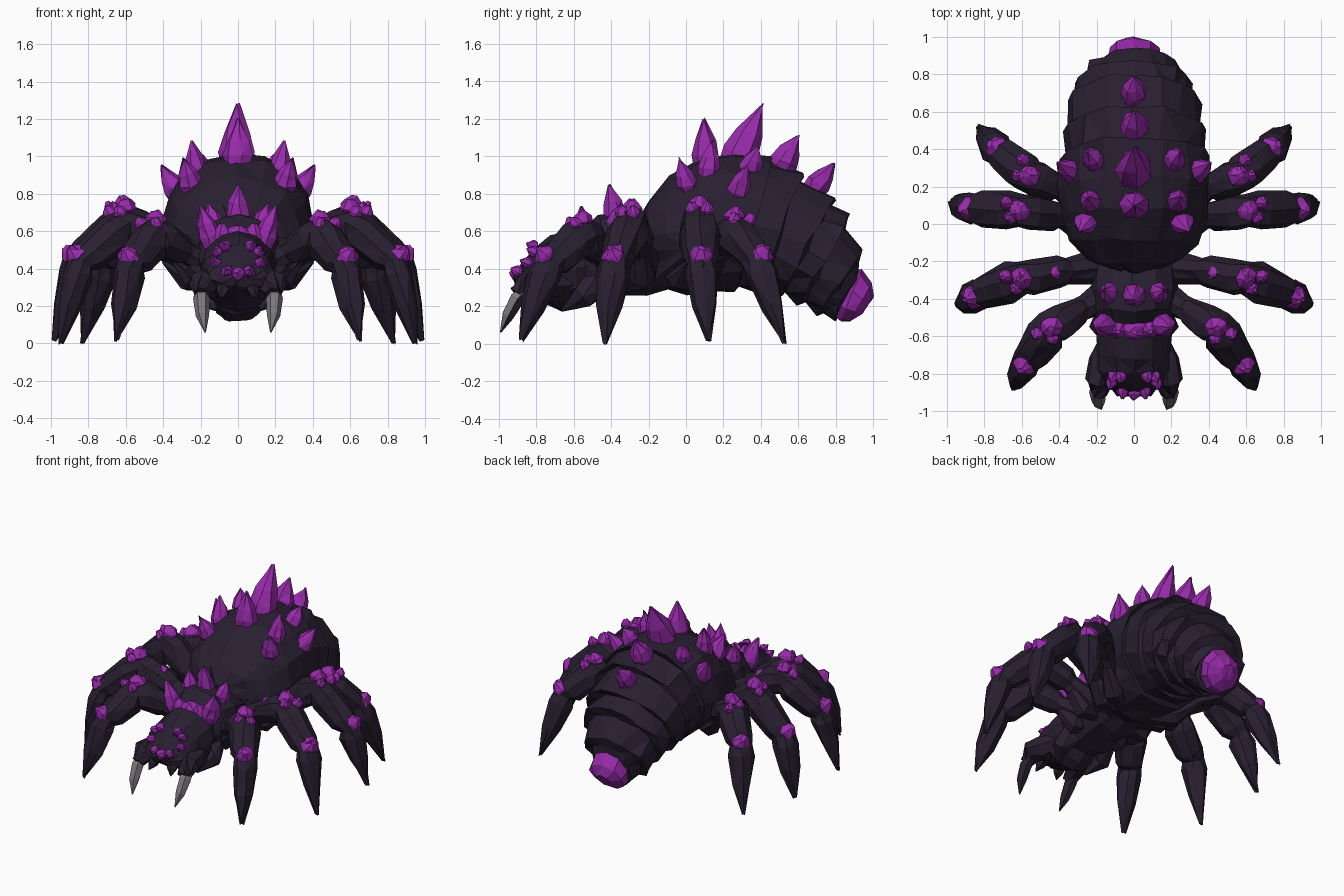
import bpy, bmesh, math, random
from mathutils import Vector

random.seed(4)
old = bpy.data.objects.get("Cube")
if old:
    bpy.data.objects.remove(old, do_unlink=True)


def material(name, color):
    m = bpy.data.materials.new(name)
    m.use_nodes = True
    m.diffuse_color = (*color, 1)
    m.node_tree.nodes["Principled BSDF"].inputs["Base Color"].default_value = (*color, 1)
    return m


SHELL = material("dark_shell", (0.022, 0.014, 0.03))
CRYSTAL = material("purple_crystal", (0.31, 0.024, 0.4))
FANG = material("grey_fang", (0.2, 0.185, 0.2))


def loft(name, rings, mat, mirror=False, jitter=0.0):
    """Skin a list of closed rings, cap both ends and keep the facets flat."""
    bm = bmesh.new()
    loops = [[bm.verts.new(p + Vector([random.uniform(-jitter, jitter) for _ in "xyz"]))
              for p in ring] for ring in rings]
    n = len(loops[0])
    for a, b in zip(loops, loops[1:]):
        for i in range(n):
            bm.faces.new((a[i], a[(i + 1) % n], b[(i + 1) % n], b[i]))
    bm.faces.new(loops[0][::-1])
    bm.faces.new(loops[-1])
    bmesh.ops.triangulate(bm, faces=bm.faces[:])
    bmesh.ops.recalc_face_normals(bm, faces=bm.faces[:])
    me = bpy.data.meshes.new(name)
    bm.to_mesh(me)
    bm.free()
    me.materials.append(mat)
    ob = bpy.data.objects.new(name, me)
    bpy.context.collection.objects.link(ob)
    if mirror:
        ob.modifiers.new("Mirror", 'MIRROR').use_mirror_merge = False
    return ob


def slices(profile, sides):
    """Ellipse rings given by top y, top z, bottom y, bottom z, half width."""
    rings = []
    for ty, tz, by, bz, rx in profile:
        top, bot = Vector((0, ty, tz)), Vector((0, by, bz))
        mid, up = (top + bot) / 2, (top - bot) / 2
        rings.append([mid + up * math.cos(t) + Vector((rx * math.sin(t), 0, 0))
                      for t in (math.tau * i / sides for i in range(sides))])
    return rings


def tube(points, radii, sides):
    """Round rings along a path."""
    pts = [Vector(p) for p in points]
    rings = []
    for i, (p, r) in enumerate(zip(pts, radii)):
        d = (pts[min(i + 1, len(pts) - 1)] - pts[max(i - 1, 0)]).normalized()
        ref = Vector((0, 1, 0)) if abs(d.y) < 0.8 else Vector((1, 0, 0))
        u = d.cross(ref).normalized()
        v = d.cross(u)
        rings.append([p + r * (u * math.cos(t) + v * math.sin(t))
                      for t in (math.tau * k / sides for k in range(sides))])
    return rings


def crystal(name, base, tip, r, mirror=False, blunt=0.04):
    """Faceted spike that swells just above its base; a high blunt value gives a nugget."""
    b, t = Vector(base), Vector(tip)
    pts = [b.lerp(t, f) for f in (-0.3, 0.05, 0.45, 1)]
    loft(name, tube(pts, (r * 0.85, r, r * (0.74 + blunt * 0.3), r * blunt), 7),
         CRYSTAL, mirror, r * 0.1)


# Abdomen: rounded front, overlapping plates curling down to the rear
abdomen = [(-.25, .66, -.25, .5, .1), (-.2, .77, -.2, .38, .25), (-.08, .89, -.12, .31, .34),
           (.08, .99, 0, .27, .39), (.26, 1.03, .12, .27, .41), (.46, 1.0, .26, .27, .4),
           (.44, .97, .28, .29, .37), (.63, .92, .38, .26, .38), (.61, .88, .4, .28, .35),
           (.8, .79, .5, .25, .36), (.77, .74, .52, .27, .315),
           (.88, .68, .6, .21, .31), (.85, .63, .63, .23, .265),
           (.94, .49, .7, .16, .25), (.92, .43, .73, .16, .2), (.92, .38, .79, .125, .15)]
loft("abdomen", slices(abdomen, 16), SHELL, jitter=0.014)
spinneret = [(.9, .39, .79, .14, .12), (.94, .4, .82, .115, .145), (.99, .32, .87, .115, .135),
             (1.0, .25, .94, .16, .06)]
loft("abdomen_tip", slices(spinneret, 9), CRYSTAL, jitter=0.005)

# Thorax and head
thorax = [(-.05, .6, -.05, .3, .2), (-.22, .62, -.2, .26, .22), (-.36, .69, -.34, .25, .23),
          (-.46, .69, -.45, .23, .22), (-.56, .6, -.54, .24, .18)]
loft("thorax", slices(thorax, 12), SHELL, jitter=0.012)
head = [(-.5, .6, -.5, .24, .17), (-.6, .6, -.58, .19, .2), (-.72, .57, -.66, .17, .2),
        (-.8, .53, -.76, .22, .19), (-.87, .43, -.85, .27, .165), (-.92, .36, -.9, .3, .07)]
loft("head", slices(head, 12), SHELL, jitter=0.01)

# Jaws, short teeth and fangs with a dark rear side
loft("jaw", tube([(.12, -.62, .32), (.16, -.74, .32), (.185, -.84, .32), (.19, -.9, .26)],
                 (.06, .085, .075, .045), 7), SHELL, True, 0.008)
fang = loft("fang", tube([(.19, -.85, .28), (.195, -.9, .24), (.19, -.95, .15), (.175, -.99, .06)],
                         (.035, .045, .036, .004), 6), FANG, True)
fang.data.materials.append(SHELL)
for face in fang.data.polygons:
    face.material_index = int(face.normal.y > 0.1)
loft("tooth", tube([(.07, -.83, .33), (.08, -.89, .28), (.09, -.92, .24)],
                   (.045, .035, .003), 5), SHELL, True)
loft("mouth_feeler", tube([(.13, -.48, .32), (.17, -.55, .25), (.12, -.66, .18)],
                          (.08, .07, .01), 6), SHELL, True)

# Legs: hip, thigh, knee, ankle, foot
legs = {
    "front_leg": [(.12, -.36, .4), (.27, -.45, .48), (.44, -.55, .58), (.57, -.73, .42), (.65, -.88, .02)],
    "second_leg": [(.14, -.22, .4), (.36, -.25, .53), (.6, -.29, .64), (.84, -.38, .43), (.95, -.43, 0)],
    "third_leg": [(.14, -.1, .38), (.38, .04, .5), (.61, .07, .66), (.86, .08, .43), (.98, .12, .02)],
    "rear_leg": [(.12, 0, .36), (.4, .19, .52), (.56, .26, .6), (.72, .39, .43), (.83, .52, 0)],
}
for name, joints in legs.items():
    hip, thigh, knee, ankle, foot = (Vector(p) for p in joints)
    path = [hip, thigh, thigh.lerp(knee, .15), thigh.lerp(knee, .75), knee, knee.lerp(ankle, .25),
            knee.lerp(ankle, .8), ankle, ankle.lerp(foot, .15), ankle.lerp(foot, .55), foot]
    radii = (.1, .065, .08, .1, .095, .108, .095, .075, .088, .064, .01)
    loft(name, tube(path, radii, 8), SHELL, True, 0.01)

    # Low hip lobe under the body
    lobe = [hip - Vector((.06, 0, .02)), hip.lerp(thigh, .5) - Vector((0, 0, .09)),
            hip.lerp(thigh, .9) - Vector((0, 0, .04))]
    loft(name + "_hip", tube(lobe, (.06, .075, .05), 7), SHELL, True, 0.01)

    # Crystal nuggets on the knee and ankle
    along = (ankle - knee).normalized()
    out = Vector((along.x, along.y, 0)).normalized()
    side = Vector((-out.y, out.x, 0))
    up = Vector((0, 0, 1))
    spot = knee + up * .075
    crystal(name + "_knee_crystal", spot, spot + up * .055 + out * .01, .06, True, 0.3)
    for f in (-1, 1):
        spot = knee + out * (.06 + f * .015) + side * f * .04 + up * .055
        crystal(name + "_knee_side_crystal", spot, spot + up * .04 + out * .02, .038, True, 0.3)
    spot = ankle + out * .02 + up * .04
    crystal(name + "_ankle_crystal", spot, spot + out * .045 + up * .045, .068, True, 0.3)
crystal("hip_crystal", (.43, -.26, .62), (.44, -.27, .67), .045, True, 0.3)

# Crystal ridge along the abdomen
ridge = [((0, .1, .99), (0, .1, 1.2), .08), ((0, .28, 1.0), (0, .41, 1.28), .1),
         ((0, .52, .96), (0, .6, 1.11), .08), ((0, .7, .85), (0, .79, .96), .07)]
for base, tip, r in ridge:
    crystal("ridge_crystal", base, tip, r)
flank = [((.25, .01, .85), (.29, -.04, .99), .065), ((.23, .12, .93), (.25, .14, 1.08), .065),
         ((.21, .34, .94), (.25, .38, 1.05), .065), ((.33, .28, .82), (.41, .33, .95), .065)]
for base, tip, r in flank:
    crystal("flank_crystal", base, tip, r, True)

# Crown crystals on the thorax and brow
crystal("crown_crystal", (0, -.38, .68), (0, -.41, .85), .065)
crystal("crown_side_crystal", (.13, -.37, .64), (.16, -.35, .75), .055, True)
crystal("brow_crystal", (.15, -.54, .57), (.2, -.56, .73), .065, True)
crystal("brow_middle_crystal", (0, -.56, .57), (0, -.58, .63), .08, False, 0.3)
crystal("brow_inner_crystal", (.08, -.56, .57), (.085, -.58, .64), .055, True, 0.2)

# Eyes
for x, y, z in [(.07, -.81, .52), (.11, -.81, .49), (.12, -.845, .43), (.06, -.895, .385)]:
    crystal("eye", (x, y, z), (x * 1.1, y - .04, z + .015), .033, True, 0.15)
crystal("middle_eye", (0, -.9, .37), (0, -.94, .38), .04, False, 0.15)
